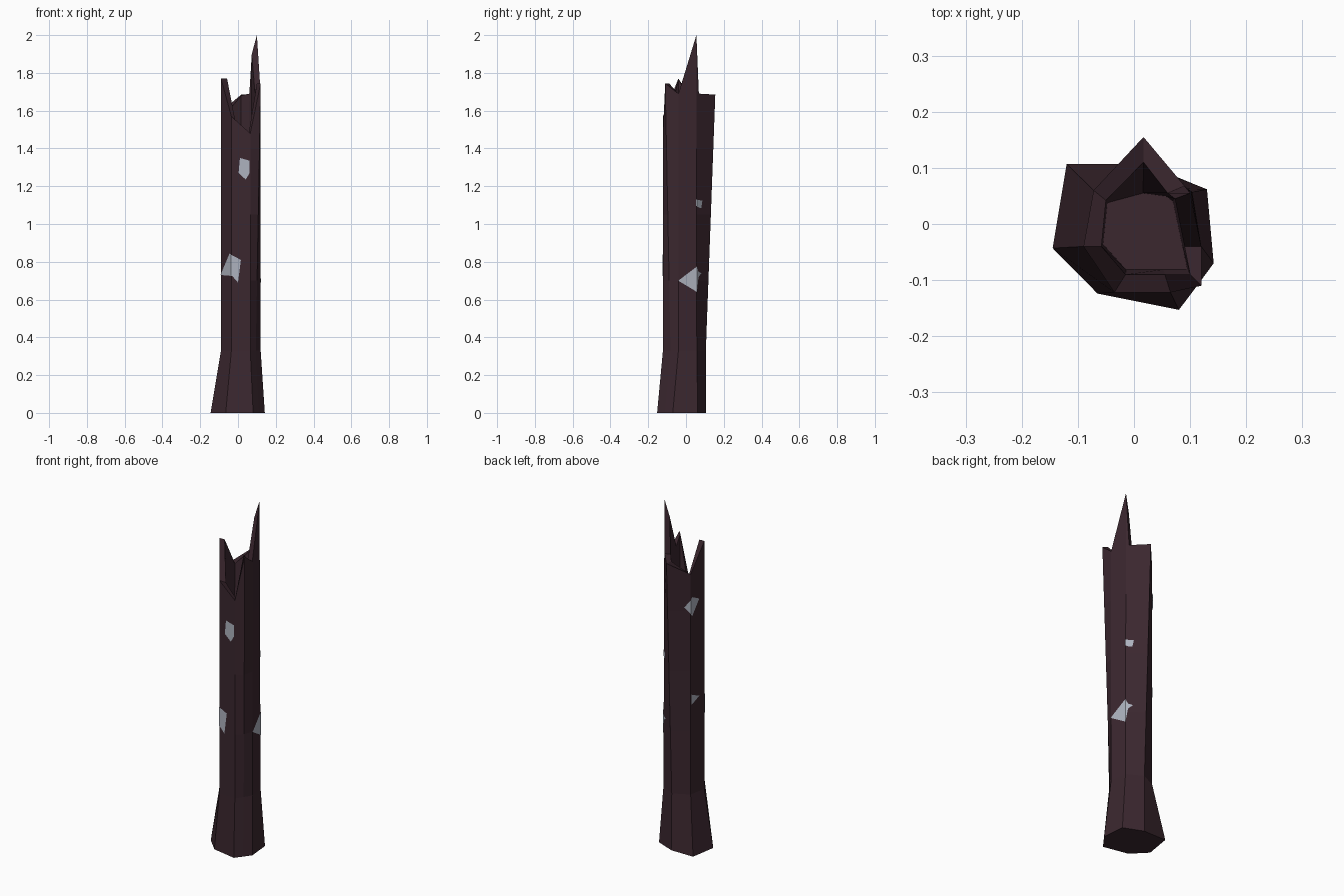
import bpy
import bmesh
import math
from mathutils import Vector

cube = bpy.data.objects.get("Cube")
if cube:
    bpy.data.objects.remove(cube, do_unlink=True)


def material(name, color):
    mat = bpy.data.materials.new(name)
    mat.use_nodes = True
    mat.diffuse_color = (*color, 1)
    mat.node_tree.nodes["Principled BSDF"].inputs["Base Color"].default_value = (*color, 1)
    return mat


bark = material("dark bark", (0.043, 0.02, 0.028))
pale = material("pale grey", (0.42, 0.45, 0.52))

FOOT = 0.33    # height where the flared base meets the shaft
FLOOR = 1.4    # bottom of the broken hollow

# Each trunk edge: base xy, shaft xy, splintered tip xyz, inner rim xyz
COLUMNS = [
    ((-.145, -.043), (-.09, -.04), (-.09, -.04, 1.77), (-.058, -.04, 1.77)),
    ((-.065, -.124), (-.035, -.122), (-.035, -.122, 1.57), (-.015, -.09, 1.55)),
    ((.08, -.153), (.065, -.122), (.065, -.122, 1.48), (.055, -.09, 1.47)),
    ((.111, -.112), (.094, -.082), (.12, -.11, 1.745), (.1, -.09, 1.745)),
    ((.142, -.07), (.12, -.04), (.12, -.04, 1.69), (.09, -.04, 1.69)),
    ((.13, .062), (.105, .057), (.1, .055, 2), (.073, .045, 1.9)),
    ((.117, .067), (.094, .063), (.09, .068, 1.69), (.06, .055, 1.69)),
    ((.02, .107), (.018, .105), (.017, .155, 1.685), (.017, .11, 1.68)),
    ((-.12, .107), (-.072, .06), (-.072, .06, 1.61), (-.05, .042, 1.6)),
]
N = len(COLUMNS)


def column_point(i, z):
    """Point on trunk edge i at height z."""
    base, foot, tip, _ = COLUMNS[i % N]
    foot = Vector((*foot, FOOT))
    if z < FOOT:
        return Vector((*base, 0)).lerp(foot, z / FOOT)
    return foot.lerp(Vector(tip), (z - FOOT) / (tip[2] - FOOT))


def finish(bm, name, mat):
    mesh = bpy.data.meshes.new(name)
    bm.to_mesh(mesh)
    bm.free()
    mesh.materials.append(mat)
    obj = bpy.data.objects.new(name, mesh)
    bpy.context.collection.objects.link(obj)
    return obj


# Trunk: flared base, shaft, splintered rim and hollow
bm = bmesh.new()
rings = [[column_point(i, z) for i in range(N)] for z in (0, FOOT, 0.7, 1.05, 1.4)]
rings.append([Vector(c[2]) for c in COLUMNS])
rings.append([Vector(c[3]) for c in COLUMNS])
rings.append([Vector((c[3][0] * 0.95, c[3][1] * 0.9, FLOOR)) for c in COLUMNS])
rings[-1][7].y = 0.055
rows = [[bm.verts.new(p) for p in ring] for ring in rings]
for low, high in zip(rows, rows[1:]):
    for i in range(N):
        j = (i + 1) % N
        bm.faces.new((low[i], low[j], high[j], high[i]))
bm.faces.new(rows[0][::-1])
bm.faces.new(rows[-1])
bmesh.ops.recalc_face_normals(bm, faces=bm.faces)
finish(bm, "broken_trunk", bark)


# Peeled patches: outlines in (edge index, height), wrapped around the trunk
def patch(name, outline):
    bm = bmesh.new()
    bm.faces.new([bm.verts.new((s, z, 0)) for s, z in outline])
    for cut in range(1, N):
        bmesh.ops.bisect_plane(bm, geom=bm.verts[:] + bm.edges[:] + bm.faces[:],
                               plane_co=(cut, 0, 0), plane_no=(1, 0, 0))
    for v in bm.verts:
        s, z = v.co.x, v.co.y
        i = math.floor(s + 1e-5)
        p = column_point(i, z).lerp(column_point(i + 1, z), s - i)
        v.co = p + Vector((p.x, p.y, 0)).normalized() * 0.003
    bmesh.ops.recalc_face_normals(bm, faces=bm.faces)
    for f in bm.faces:
        c = f.calc_center_median()
        if f.normal.x * c.x + f.normal.y * c.y < 0:
            f.normal_flip()
    finish(bm, name, pale)


patch("front_upper_patch", [(1.45, 1.35), (1.95, 1.335), (1.95, 1.27), (1.75, 1.235), (1.38, 1.27)])
patch("front_lower_patch", [(0, .73), (.85, .845), (1.5, .81), (1.35, .69), (1.05, .725)])
patch("side_lower_patch", [(4, .7), (5, .775), (6.27, .74), (5, .64)])
patch("side_upper_patch", [(4.96, 1.13), (6.27, 1.125), (6.2, 1.085), (4.96, 1.095)])
patch("back_upper_patch", [(7.72, 1.42), (8.1, 1.475), (8.6, 1.45), (8.1, 1.365)])
patch("back_lower_patch", [(8.05, .91), (8.6, .885), (8.05, .85)])
